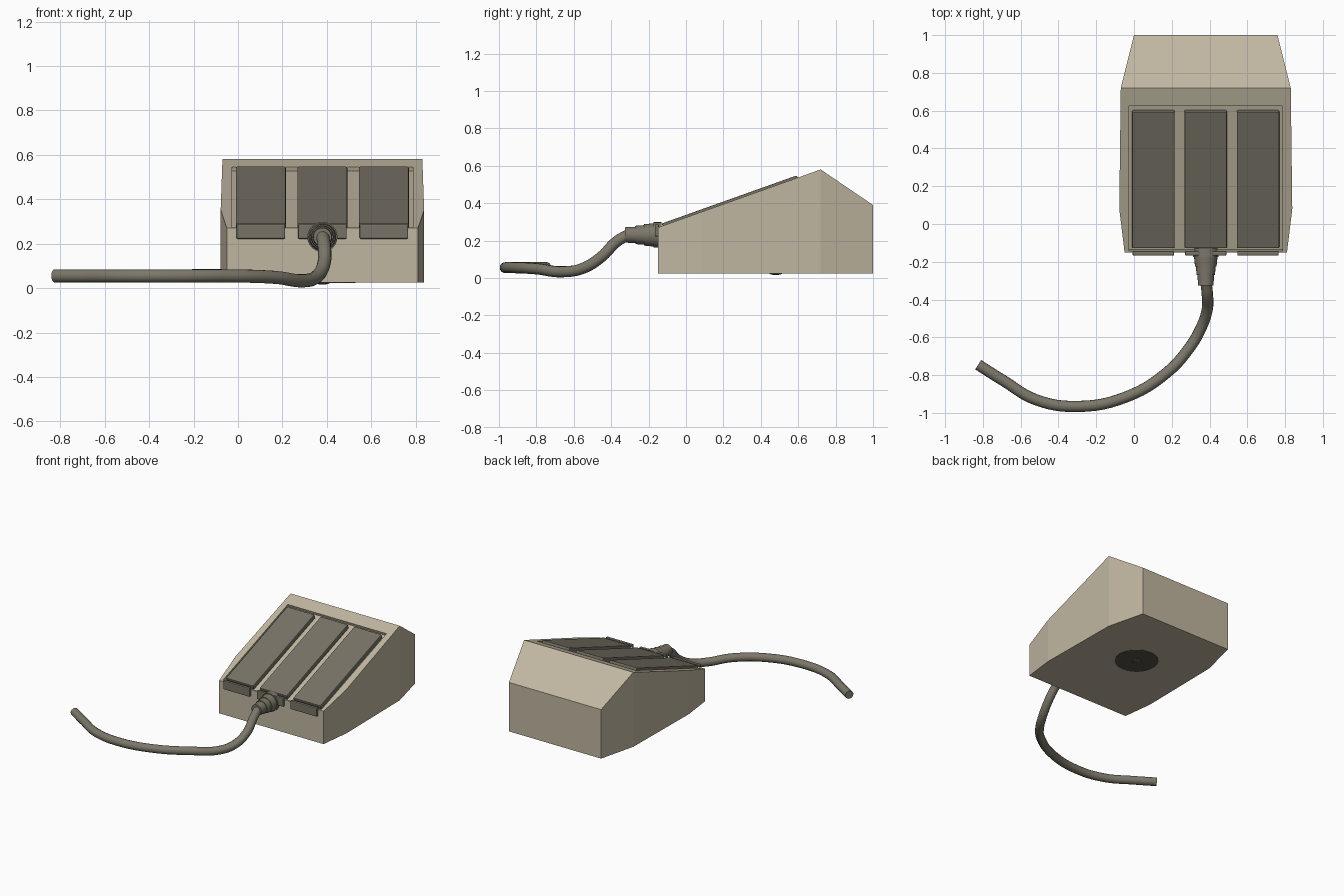
import bpy, bmesh, math
from mathutils import Matrix, Vector

if "Cube" in bpy.data.objects:
    bpy.data.objects.remove(bpy.data.objects["Cube"])


def material(name, rgb):
    m = bpy.data.materials.new(name)
    m.diffuse_color = (*rgb, 1)
    m.use_nodes = True
    m.node_tree.nodes["Principled BSDF"].inputs["Base Color"].default_value = m.diffuse_color
    return m


BEIGE = material("warm beige", (0.53, 0.47, 0.355))
GREY = material("button grey", (0.185, 0.170, 0.132))
CABLE = material("cable grey", (0.20, 0.183, 0.142))
DARK = material("dark underside", (0.09, 0.082, 0.063))

CX = 0.38                       # centre line of the mouse body
Z0, SLOPE = 0.025, 0.31 / 0.87
TILT = math.atan(SLOPE)


def top_z(y):
    return 0.27 + (y + 0.15) * SLOPE if y <= 0.72 else 0.58 - (y - 0.72) * 0.19 / 0.28


def add(name, bm, mat):
    bmesh.ops.recalc_face_normals(bm, faces=bm.faces)
    me = bpy.data.meshes.new(name)
    bm.to_mesh(me)
    bm.free()
    ob = bpy.data.objects.new(name, me)
    bpy.context.collection.objects.link(ob)
    if mat:
        me.materials.append(mat)
    return ob


def box(name, x, y, z, mat, tilted=False, bevel=0.0):
    """Box between limits; tilted boxes lie on the sloping top, z measured from it."""
    bm = bmesh.new()
    bmesh.ops.create_cube(bm, size=1)
    for v in bm.verts:
        v.co = Vector([lim[0] if c < 0 else lim[1] for c, lim in zip(v.co, (x, y, z))])
        if tilted:
            yy, h = v.co.y, v.co.z
            v.co.y = yy - h * math.sin(TILT)
            v.co.z = top_z(yy) + h * math.cos(TILT)
    if bevel:
        bmesh.ops.bevel(bm, geom=bm.edges[:], offset=bevel, segments=2,
                        profile=0.5, affect='EDGES')
    return add(name, bm, mat)


def smooth(ob):
    bpy.ops.object.select_all(action='DESELECT')
    ob.select_set(True)
    bpy.context.view_layer.objects.active = ob
    bpy.ops.object.shade_smooth_by_angle(angle=math.radians(35))


# Body: wedge over an eight-sided outline
half = [(0.43, -0.15), (0.458, 0.08), (0.45, 0.72), (0.38, 1.0)]
bm = bmesh.new()
rings = [[[bm.verts.new((CX + s * hx, y, top_z(y) if up else Z0)) for up in (0, 1)]
          for hx, y in half] for s in (-1, 1)]
left, right = rings
for side in rings:
    for a, b in zip(side, side[1:]):
        bm.faces.new((a[0], b[0], b[1], a[1]))
for i in (0, 3):
    bm.faces.new((left[i][0], right[i][0], right[i][1], left[i][1]))
bm.faces.new([p[0] for p in left] + [p[0] for p in reversed(right)])
bm.faces.new([p[1] for p in left[:3]] + [p[1] for p in reversed(right[:3])])
bm.faces.new((left[2][1], left[3][1], right[3][1], right[2][1]))
body = add("mouse_body", bm, BEIGE)

# Shallow recess in the sloping top that holds the buttons
cutter = box("recess_cutter", (-0.027, 0.787), (-0.142, 0.625), (-0.02, 0.1), None, True)
cutter.hide_render = True
cutter.display_type = 'WIRE'
mod = body.modifiers.new("recess", 'BOOLEAN')
mod.operation = 'DIFFERENCE'
mod.solver = 'EXACT'
mod.object = cutter
bpy.context.view_layer.objects.active = body
bpy.ops.object.modifier_apply(modifier=mod.name)
bpy.data.objects.remove(cutter)

# Three buttons, each with a lip hanging over the front
for i, label in enumerate(("left", "middle", "right")):
    x = (-0.01 + 0.277 * i, 0.215 + 0.277 * i)
    box(label + "_button", x, (-0.125, 0.597), (-0.022, 0.013), GREY, True, 0.006)
    box(label + "_button_lip", (x[0] + 0.003, x[1] - 0.003), (-0.167, -0.145),
        (0.222, 0.287), GREY, False, 0.005)

# Stepped strain relief: turned profile (distance along -y, radius)
profile = [(0.13, 0), (0.13, 0.068), (0.175, 0.068), (0.175, 0.062), (0.225, 0.057),
           (0.225, 0.052), (0.27, 0.049), (0.27, 0.044), (0.325, 0.041), (0.325, 0)]
bm = bmesh.new()
vs = [bm.verts.new((CX, -d, 0.23 + r)) for d, r in profile]
es = [bm.edges.new(p) for p in zip(vs, vs[1:])]
bmesh.ops.spin(bm, geom=vs + es, cent=(CX, 0, 0.23), axis=(0, 1, 0),
               angle=math.tau, steps=24)
bmesh.ops.remove_doubles(bm, verts=bm.verts, dist=1e-4)
smooth(add("strain_relief", bm, CABLE))

# Cable: round tube along a smooth path
path = [(0.38, -0.30, 0.235), (0.388, -0.37, 0.195), (0.388, -0.45, 0.115),
        (0.355, -0.55, 0.052), (0.29, -0.66, 0.033), (0.17, -0.79, 0.048),
        (-0.04, -0.915, 0.055), (-0.30, -0.966, 0.055), (-0.52, -0.93, 0.055),
        (-0.69, -0.83, 0.055), (-0.825, -0.745, 0.055)]
cu = bpy.data.curves.new("cable", 'CURVE')
cu.dimensions = '3D'
cu.bevel_depth = 0.03
cu.bevel_resolution = 4
cu.resolution_u = 6
cu.use_fill_caps = True
sp = cu.splines.new('BEZIER')
sp.bezier_points.add(len(path) - 1)
for p, co in zip(sp.bezier_points, path):
    p.co = co
    p.handle_left_type = p.handle_right_type = 'AUTO'
cu.materials.append(CABLE)
bpy.context.collection.objects.link(bpy.data.objects.new("cable", cu))

# Underside: ball cover disc and the tip of the ball
bm = bmesh.new()
bmesh.ops.create_cone(bm, cap_ends=True, segments=32, radius1=0.15, radius2=0.15, depth=0.006,
                      matrix=Matrix.Translation((CX, 0.48, Z0 + 0.001)))
add("ball_cover", bm, DARK)
bm = bmesh.new()
bmesh.ops.create_uvsphere(bm, u_segments=24, v_segments=12, radius=1,
                          matrix=Matrix.Translation((CX, 0.48, Z0)) @
                          Matrix.Diagonal((0.035, 0.035, 0.009, 1)))
smooth(add("tracking_ball", bm, DARK))
